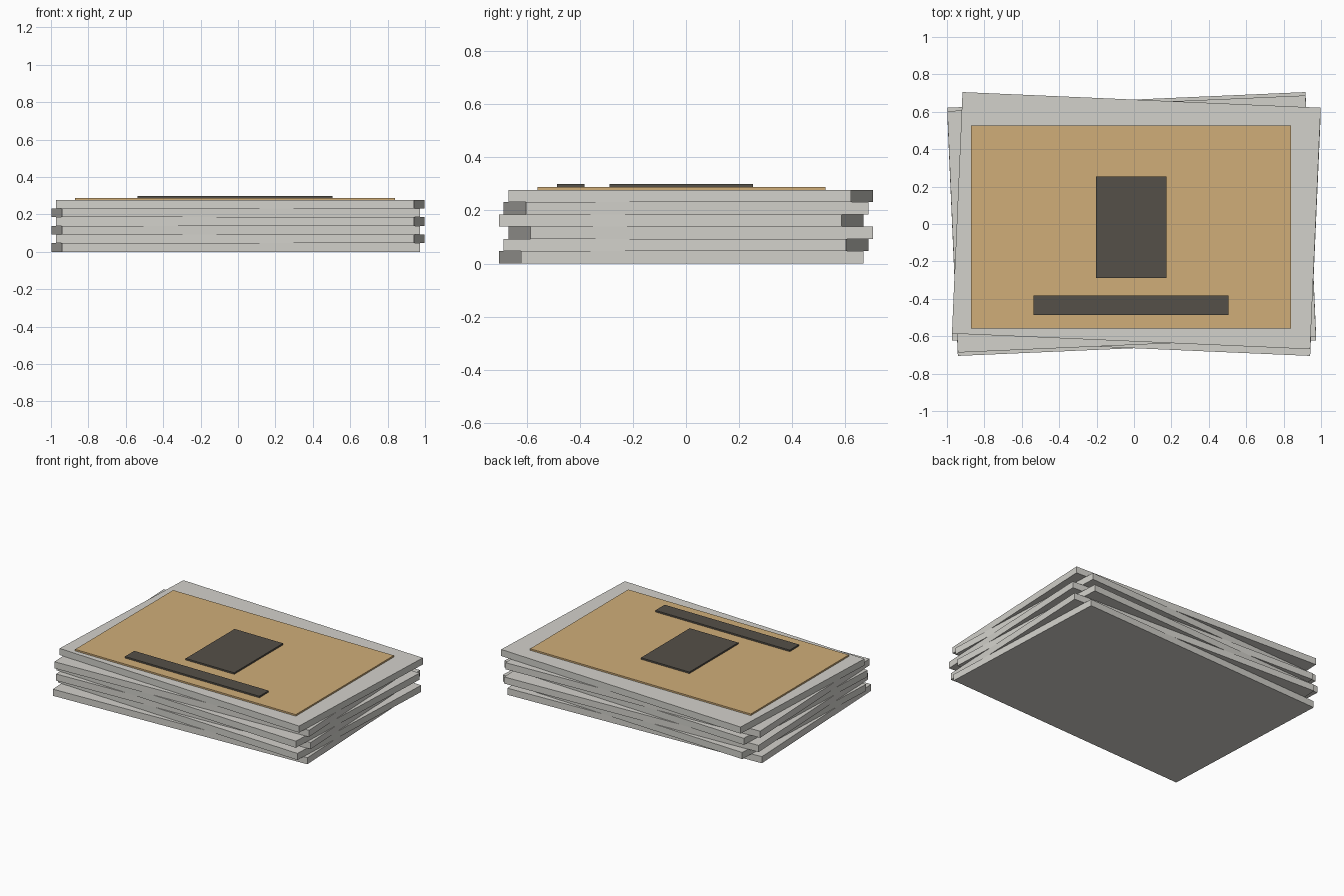
import bpy, bmesh
from math import radians
from mathutils import Matrix

if "Cube" in bpy.data.objects:
    bpy.data.objects.remove(bpy.data.objects["Cube"])


def material(name, rgb):
    m = bpy.data.materials.new(name)
    m.diffuse_color = (*rgb, 1)
    m.use_nodes = True
    m.node_tree.nodes["Principled BSDF"].inputs["Base Color"].default_value = m.diffuse_color
    return m


def slab(name, size, x, y, z, mat, turn=0):
    """Box of the given size resting on height z, turned about its centre."""
    bm = bmesh.new()
    bmesh.ops.create_cube(bm, size=1, matrix=Matrix.Diagonal((*size, 1)))
    mesh = bpy.data.meshes.new(name)
    bm.to_mesh(mesh)
    bm.free()
    mesh.materials.append(mat)
    ob = bpy.data.objects.new(name, mesh)
    ob.location = (x, y, z + size[2] / 2)
    ob.rotation_euler.z = radians(turn)
    bpy.context.collection.objects.link(ob)
    return ob


paper = material("paper", (0.65, 0.64, 0.60))
card = material("card", (0.63, 0.42, 0.19))
ink = material("ink", (0.09, 0.08, 0.065))

# stack of bundles, alternately twisted and slightly shifted
T = 0.0463
for i in range(6):
    side = 1 if i % 2 else -1
    slab(f"bundle_{i + 1}", (1.917, 1.292, T), 0.0125 * side,
         0.018 * (i % 3 - 1), i * T, paper, -2.5 * side)

# cover sheet with printed block and strip
top = 6 * T
slab("cover_sheet", (1.711, 1.086, 0.011), -0.0155, -0.0165, top, card)
slab("cover_block", (0.376, 0.541, 0.011), -0.0155, -0.0175, top + 0.011, ink)
slab("cover_strip", (1.042, 0.103, 0.011), -0.0155, -0.434, top + 0.011, ink)
